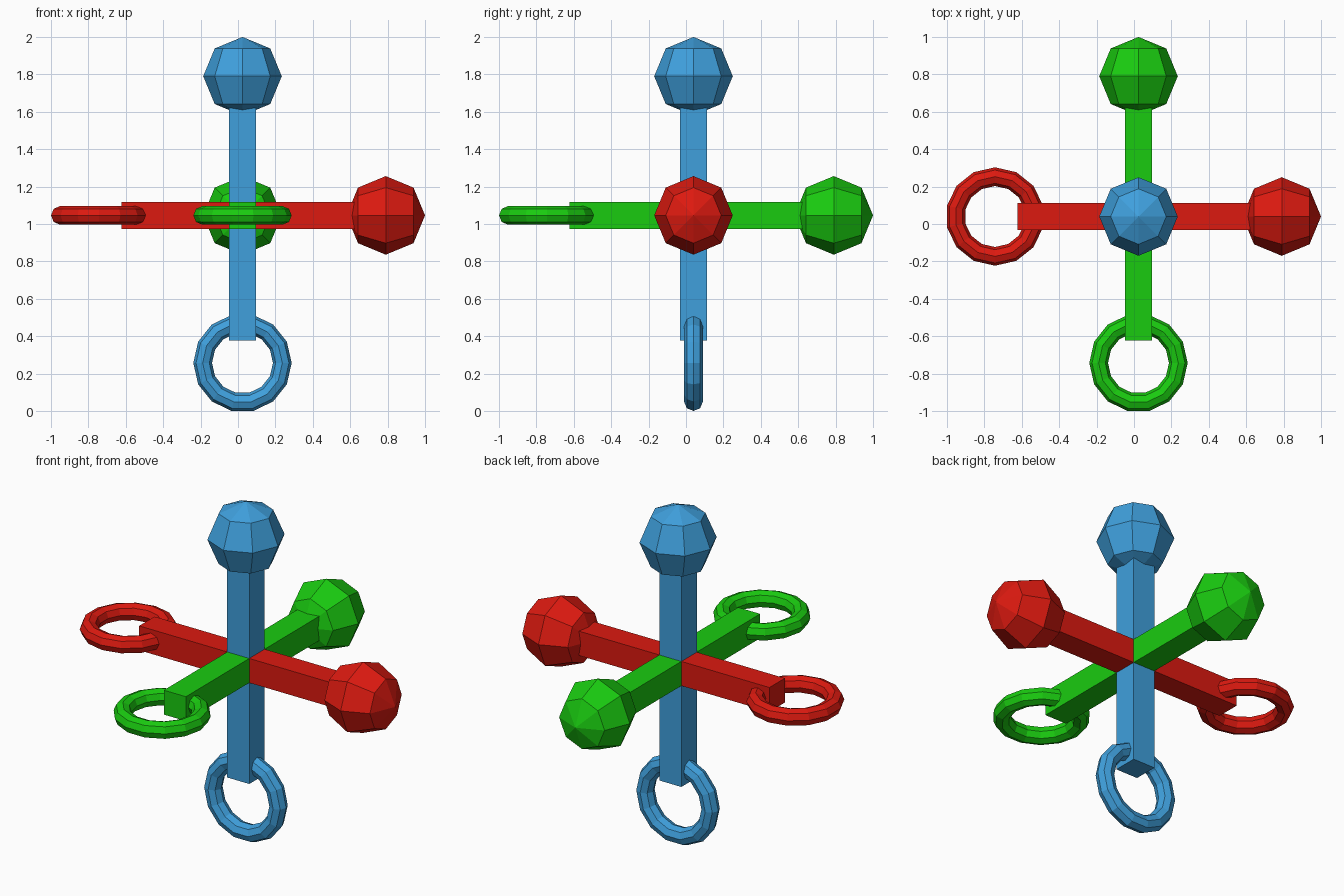
import bpy
from math import pi
from mathutils import Matrix, Vector

if "Cube" in bpy.data.objects:
    bpy.data.objects.remove(bpy.data.objects["Cube"])

CENTER = Vector((0.024, 0.04, 1.046))   # where the three bars cross


def paint(obj, mat):
    obj.data.materials.append(mat)


def place(obj, name, mat, matrix):
    obj.name = name
    obj.data.transform(matrix @ obj.matrix_basis)
    obj.matrix_basis = Matrix()
    paint(obj, mat)


def build_arm(label, color, rot, mid):
    """One bar with a ball at the + end and a ring at the - end, along its axis."""
    mat = bpy.data.materials.new(label + "_paint")
    mat.diffuse_color = color
    mat.use_nodes = True
    mat.node_tree.nodes["Principled BSDF"].inputs["Base Color"].default_value = mat.diffuse_color
    m = Matrix.Translation(mid) @ rot

    # square bar
    low, high = -0.624, 0.70
    bpy.ops.mesh.primitive_cube_add(size=1, location=(0, 0, (low + high) / 2))
    bar = bpy.context.object
    bar.scale = (0.144, 0.144, high - low)
    place(bar, label + "_bar", mat, m)

    # faceted ball
    bpy.ops.mesh.primitive_uv_sphere_add(segments=8, ring_count=4, radius=0.21,
                                         location=(0, 0, 0.79))
    place(bpy.context.object, label + "_ball", mat, m)

    # faceted ring
    bpy.ops.mesh.primitive_torus_add(major_segments=14, minor_segments=8,
                                     major_radius=0.213, minor_radius=0.05,
                                     location=(0, 0, -0.743),
                                     rotation=(pi / 2, 0, 0))
    place(bpy.context.object, label + "_ring", mat, m)


# vertical arm: ring in the xz plane
build_arm("vertical", (0.05, 0.35, 0.72, 1), Matrix(),
          Vector((CENTER.x, CENTER.y, 1)))
# side arm: local z -> x, ring flat
side = Matrix(((0, 0, 1, 0), (1, 0, 0, 0), (0, 1, 0, 0), (0, 0, 0, 1)))
build_arm("side", (0.72, 0.01, 0.005, 1), side,
          Vector((0, CENTER.y, CENTER.z)))
# depth arm: local z -> y, ring flat
depth = Matrix.Rotation(-pi / 2, 4, 'X')
flat = Matrix.Rotation(pi / 2, 4, 'Z')
build_arm("depth", (0.01, 0.6, 0.005, 1), depth,
          Vector((CENTER.x, 0, CENTER.z)))

# make the depth ring lie flat like the side ring
